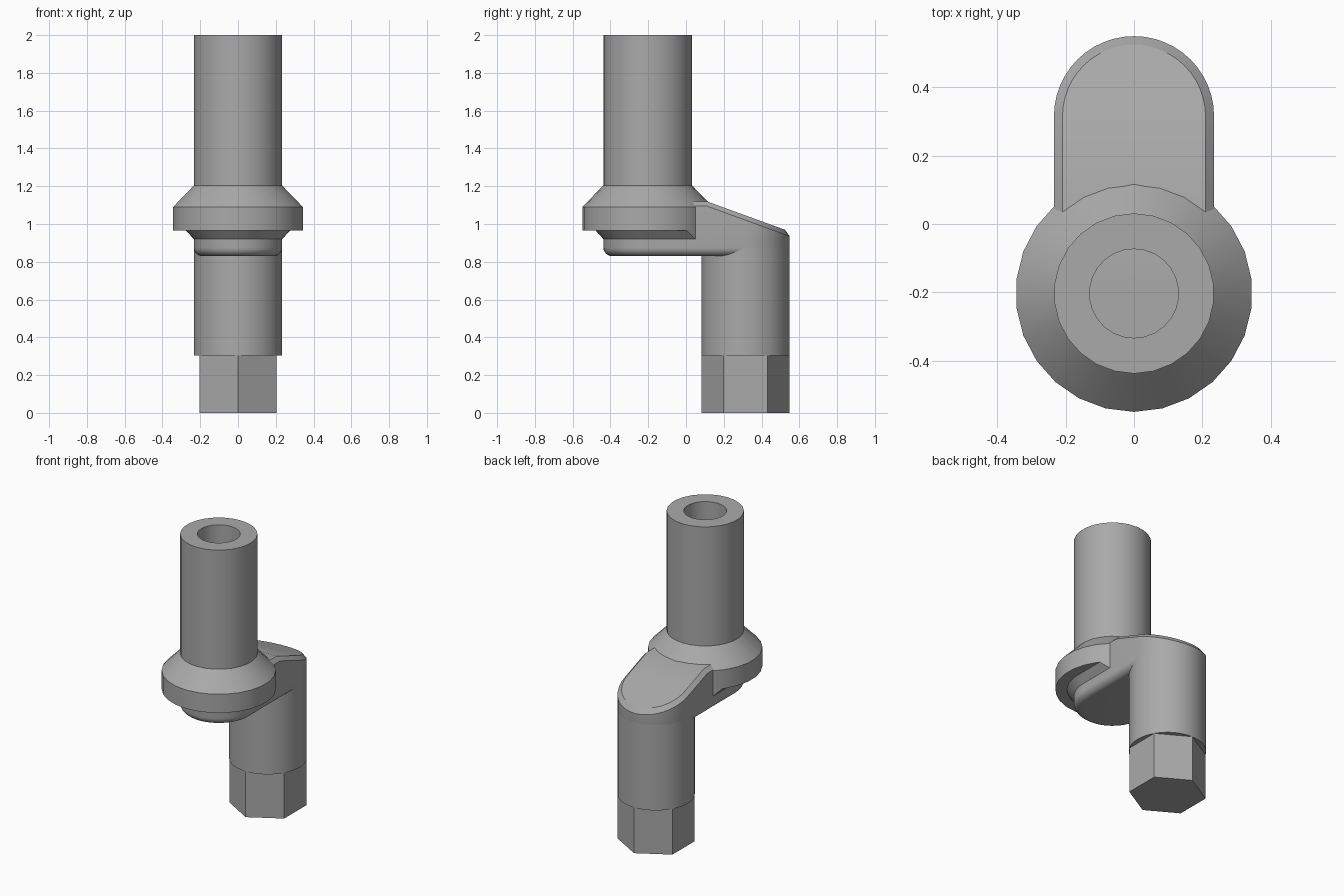
import bpy, bmesh
from math import sin, cos, pi, tan, radians

if "Cube" in bpy.data.objects:
    bpy.data.objects.remove(bpy.data.objects["Cube"], do_unlink=True)

TUBE_Y, POST_Y = -0.203, 0.315   # the two offset axes
R = 0.234                        # shared tube, arm and post radius
COLLAR_R = 0.346
BEND_Y, ARM_TOP = 0.11, 1.12     # where the arm top starts to slope

grey = bpy.data.materials.new("steel grey")
grey.use_nodes = True
colour = (0.4, 0.4, 0.4, 1)
grey.diffuse_color = colour
grey.node_tree.nodes["Principled BSDF"].inputs["Base Color"].default_value = colour


def finish(name, bm):
    bmesh.ops.recalc_face_normals(bm, faces=bm.faces)
    mesh = bpy.data.meshes.new(name)
    bm.to_mesh(mesh)
    bm.free()
    obj = bpy.data.objects.new(name, mesh)
    bpy.context.collection.objects.link(obj)
    mesh.materials.append(grey)
    return obj


def smooth(obj):
    bpy.ops.object.select_all(action='DESELECT')
    obj.select_set(True)
    bpy.context.view_layer.objects.active = obj
    bpy.ops.object.shade_smooth_by_angle(angle=radians(30))


def bridge(bm, a, b):
    n = len(a)
    for i in range(n):
        bm.faces.new((a[i], a[(i + 1) % n], b[(i + 1) % n], b[i]))


def revolve(name, profile, y, sides, closed=False):
    """Turn (radius, z) points about a vertical axis; cap the ends unless closed."""
    bm = bmesh.new()
    rings = []
    for r, z in profile:
        angles = [2 * pi * i / sides - pi / 2 for i in range(sides)]
        rings.append([bm.verts.new((r * cos(a), y + r * sin(a), z)) for a in angles])
    for a, b in zip(rings, rings[1:]):
        bridge(bm, a, b)
    if closed:
        bridge(bm, rings[-1], rings[0])
    else:
        bm.faces.new(rings[0])
        bm.faces.new(rings[-1])
    return finish(name, bm)


def stadium(r, steps=24):
    """Rounded slot outline, with a point on each straight side at the bend."""
    back = [(r * cos(pi * i / steps), POST_Y + r * sin(pi * i / steps)) for i in range(steps + 1)]
    front = [(-r * cos(pi * i / steps), TUBE_Y - r * sin(pi * i / steps)) for i in range(steps + 1)]
    return [(r, BEND_Y)] + back + [(-r, BEND_Y)] + front, steps + 2


def top_z(y):
    return ARM_TOP - max(0, y - BEND_Y) * tan(radians(20))


def boolean(obj, cutter, operation):
    mod = obj.modifiers.new(operation.lower(), 'BOOLEAN')
    mod.object, mod.operation, mod.solver = cutter, operation, 'EXACT'
    cutter.hide_render = True
    bpy.context.view_layer.objects.active = obj
    bpy.ops.object.modifier_apply(modifier=mod.name)
    bpy.data.objects.remove(cutter, do_unlink=True)


# Hollow upright tube with its tapered collar; the arm closes the bore
smooth(revolve("tube_and_collar", [
    (0.13, 2), (R, 2), (R, 1.205), (COLLAR_R, 1.09), (COLLAR_R, 0.965), (0.13, 0.965),
], TUBE_Y, 26, closed=True))

# Arm: rounded lower edge, sloping top with a narrow chamfer
bm = bmesh.new()
fillet, chamfer = 0.045, 0.025
rings = []
for i in range(7):
    a = pi / 2 * i / 6
    outline, half = stadium(R - fillet * (1 - sin(a)))
    z = 0.83 + fillet * (1 - cos(a))
    rings.append([bm.verts.new((x, y, z)) for x, y in outline])
for inset, drop in ((0, chamfer), (chamfer, 0)):
    outline, half = stadium(R - inset)
    rings.append([bm.verts.new((x, y, top_z(y) - drop)) for x, y in outline])
for a, b in zip(rings, rings[1:]):
    bridge(bm, a, b)
bm.faces.new(rings[0])
bm.faces.new(rings[-1][:half + 1])
bm.faces.new(rings[-1][half:] + rings[-1][:1])
smooth(finish("arm", bm))

# Flare under the collar, trimmed to the collar's outline
bm = bmesh.new()
rings = [[bm.verts.new((x, y, z)) for x, y in stadium(r)[0]]
         for r, z in ((R, 0.92), (R + 0.041, 0.965))]
bridge(bm, *rings)
for ring in rings:
    bm.faces.new(ring)
flare = finish("collar_flare", bm)
trim = revolve("flare_trim", [(COLLAR_R, 0.8), (COLLAR_R, 1.1)], TUBE_Y, 26)
boolean(flare, trim, 'INTERSECT')
smooth(flare)

# Lower post
smooth(revolve("post", [(R, 0.305), (R, 0.876)], POST_Y, 48))

# Hexagonal foot with a cross hole
foot = revolve("hex_foot", [(R, 0), (R, 0.305)], POST_Y, 6)
bm = bmesh.new()
bmesh.ops.create_cone(bm, cap_ends=True, segments=48, radius1=0.09, radius2=0.09, depth=1)
for v in bm.verts:
    x, y, z = v.co
    v.co = (z, POST_Y + x, 0.155 + y)
boolean(foot, finish("hole_cutter", bm), 'DIFFERENCE')
smooth(foot)
